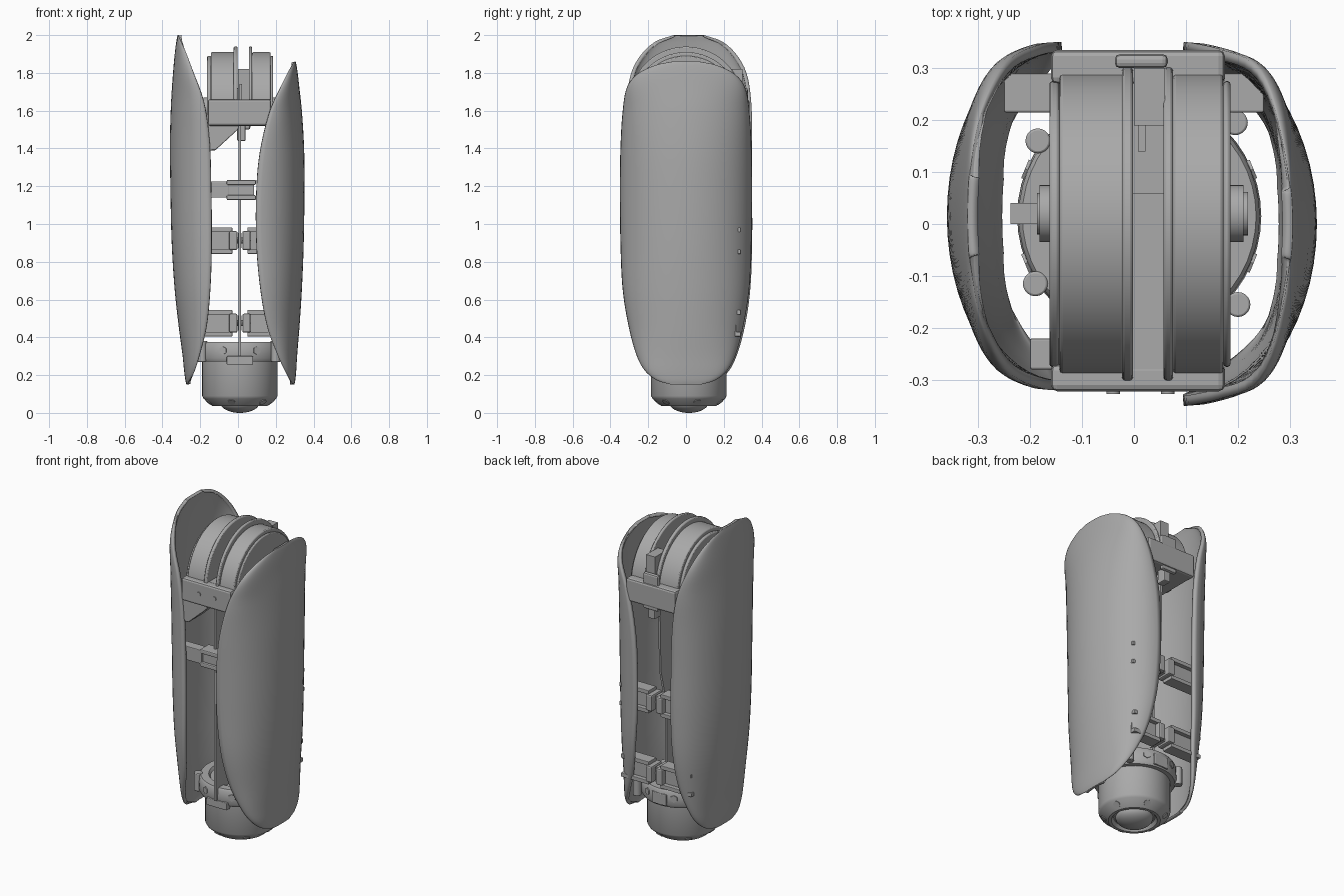
import bpy, bmesh, math
from mathutils import Vector, Matrix

if "Cube" in bpy.data.objects:
    bpy.data.objects.remove(bpy.data.objects["Cube"])

grey = bpy.data.materials.new("neutral grey")
grey.diffuse_color = (0.40, 0.40, 0.40, 1)
grey.use_nodes = True
grey.node_tree.nodes["Principled BSDF"].inputs["Base Color"].default_value = grey.diffuse_color


def finish(name, bm, bevel=0.0, smooth=True):
    bmesh.ops.recalc_face_normals(bm, faces=bm.faces)
    me = bpy.data.meshes.new(name)
    bm.to_mesh(me)
    bm.free()
    ob = bpy.data.objects.new(name, me)
    bpy.context.collection.objects.link(ob)
    me.materials.append(grey)
    if bevel:
        m = ob.modifiers.new("bevel", 'BEVEL')
        m.width, m.segments, m.limit_method = bevel, 2, 'ANGLE'
    if smooth:
        bpy.ops.object.select_all(action='DESELECT')
        ob.select_set(True)
        bpy.context.view_layer.objects.active = ob
        bpy.ops.object.shade_smooth_by_angle(angle=math.radians(35))
    return ob


def box(name, x, y, z, bevel=0.0):
    bm = bmesh.new()
    size = Vector((x[1] - x[0], y[1] - y[0], z[1] - z[0]))
    mid = Vector((sum(x), sum(y), sum(z))) / 2
    bmesh.ops.create_cube(bm, size=1, matrix=Matrix.Translation(mid) @ Matrix.Diagonal((*size, 1)))
    return finish(name, bm, bevel, False)


def prism(name, points, offset, bevel=0.0):
    bm = bmesh.new()
    f = bm.faces.new([bm.verts.new(p) for p in points])
    ext = bmesh.ops.extrude_face_region(bm, geom=[f])
    verts = [v for v in ext['geom'] if isinstance(v, bmesh.types.BMVert)]
    bmesh.ops.translate(bm, verts=verts, vec=offset)
    return finish(name, bm, bevel)


def rod(name, centre, axis, radius, length, sides=32, bevel=0.0):
    bm = bmesh.new()
    turn = Vector(axis).to_track_quat('Z', 'Y').to_matrix().to_4x4()
    bmesh.ops.create_cone(bm, cap_ends=True, segments=sides, radius1=radius, radius2=radius,
                          depth=length, matrix=Matrix.Translation(centre) @ turn)
    return finish(name, bm, bevel)


def lathe(name, profile, cx, cy, steps=48):
    bm = bmesh.new()
    vs = [bm.verts.new((cx + r, cy, z)) for r, z in profile]
    es = [bm.edges.new(p) for p in zip(vs, vs[1:])]
    bmesh.ops.spin(bm, geom=vs + es, cent=(cx, cy, 0), axis=(0, 0, 1), angle=math.tau, steps=steps)
    bmesh.ops.remove_doubles(bm, verts=bm.verts, dist=0.0005)
    return finish(name, bm)


def sample(rows, z):
    # smooth interpolation through rows of (z, values...)
    for i in range(len(rows) - 1):
        a, b = rows[i], rows[i + 1]
        if a[0] <= z <= b[0]:
            p, n = rows[max(i - 1, 0)], rows[min(i + 2, len(rows) - 1)]
            h, t = b[0] - a[0], (z - a[0]) / (b[0] - a[0])
            out = []
            for k in range(1, len(a)):
                d1 = (b[k] - p[k]) / (b[0] - p[0]) * h
                d2 = (n[k] - a[k]) / (n[0] - a[0]) * h
                out.append(a[k] * (2*t**3 - 3*t*t + 1) + d1 * (t**3 - 2*t*t + t)
                           + b[k] * (3*t*t - 2*t**3) + d2 * (t**3 - t*t))
            return out
    return rows[-1][1:]


# Outer shells: rows are height, outer x, rim x, half depth
def shell(name, rows, side, shift):
    bm = bmesh.new()
    n, m, grid = 56, 28, []
    z0, z1 = rows[0][0], rows[-1][0]
    for i in range(n + 1):
        z = z0 + (z1 - z0) * (0.5 - 0.5 * math.cos(math.pi * i / n))
        xo, xi, w = sample(rows, z)
        ring = []
        for j in range(m + 1):
            a = math.pi * (j / m - 0.5)
            ring.append(bm.verts.new((side * (xi + (xo - xi) * math.cos(a)), shift + w * math.sin(a), z)))
        grid.append(ring)
    for r, s in zip(grid, grid[1:]):
        for j in range(m):
            bm.faces.new((r[j], r[j + 1], s[j + 1], s[j]))
    ob = finish(name, bm)
    # thicken towards the core
    f = ob.data.polygons[len(ob.data.polygons) // 2 + m // 2]
    mod = ob.modifiers.new("thickness", 'SOLIDIFY')
    mod.thickness = 0.02
    mod.offset = -1 if f.normal.x * side > 0 else 1
    return ob


shell("left_shell", [(0.15, .273, .268, .08), (0.17, .278, .255, .15), (0.22, .285, .23, .21),
      (0.3, .293, .205, .252), (0.45, .313, .168, .295), (0.65, .335, .148, .325), (0.9, .351, .14, .335),
      (1.2, .358, .143, .335), (1.45, .36, .152, .335), (1.65, .354, .182, .33), (1.8, .344, .235, .305),
      (1.9, .335, .272, .25), (1.97, .326, .302, .17), (2.0, .32, .316, .08)], -1, 0.015)
shell("right_shell", [(0.15, .298, .293, .08), (0.17, .303, .276, .15), (0.22, .308, .25, .215),
      (0.3, .313, .212, .26), (0.45, .325, .157, .302), (0.65, .338, .12, .335), (0.9, .348, .098, .347),
      (1.2, .352, .099, .35), (1.4, .35, .12, .347), (1.6, .338, .17, .335), (1.73, .324, .228, .31),
      (1.8, .316, .262, .25), (1.845, .309, .288, .15), (1.86, .305, .3, .07)], 1, 0.0)


# Arched upper housing
def arch(r, zc, base, x):
    pts = [(x, r, base)]
    pts += [(x, r * math.cos(a), zc + r * math.sin(a)) for a in (math.pi * i / 40 for i in range(41))]
    return pts + [(x, -r, base)]


for name, x, w, r, zc in (("left_drum", -.143, .125, .29, 1.62), ("right_drum", .075, .097, .29, 1.62),
                          ("left_side_plate", -.163, .02, .275, 1.615), ("right_side_plate", .172, .014, .275, 1.615),
                          ("left_flange", -.023, .021, .302, 1.637), ("right_flange", .057, .018, .302, 1.637)):
    prism(name, arch(r, zc, 1.53, x), (w, 0, 0), 0.006)
box("housing_front", (-.16, .175), (-.322, -.27), (1.52, 1.66), .012)
box("housing_back", (-.16, .175), (.27, .335), (1.52, 1.66), .012)
box("housing_floor", (-.15, .175), (-.29, .30), (1.52, 1.56))
box("slot_floor", (-.01, .065), (-.28, .06), (1.56, 1.66))
box("slot_block", (0, .06), (.19, .30), (1.56, 1.82))
box("slot_pin", (.008, .022), (.14, .2), (1.6, 1.74))
box("back_clip", (-.037, .065), (.30, .327), (1.5, 1.72), .01)
box("back_clip_foot", (-.005, .04), (.25, .31), (1.44, 1.53), .006)
for x in (-.04, .065):
    rod("housing_screw", (x, -.323, 1.59), (0, 1, 0), .013, .008, 16)
prism("front_wedge", [(-.16, -.31, 1.53), (.01, -.31, 1.53), (0, -.31, 1.5), (-.12, -.31, 1.39), (-.16, -.31, 1.39)],
      (0, .13, 0), 0.005)

# Side axles
for name, x, r, l in (("left_hub", -.172, .055, .02), ("left_hub_rim", -.181, .04, .012),
                      ("right_hub", .198, .055, .026), ("right_hub_rim", .213, .042, .012)):
    rod(name, (x, .02, 1.615), (1, 0, 0), r, l)
box("left_axle", (-.238, -.16), (0, .04), (1.595, 1.635))

# Central spine plate
prism("spine_plate", [(.002, -.235, .3), (.002, -.235, 1.54), (.002, .25, 1.54), (.002, .24, 1.1), (.002, .18, .85),
                      (.002, .18, .3)], (.013, 0, 0))

# Front bracket joining the left shell to the spine
box("front_arm", (-.2, -.05), (-.28, -.22), (1.14, 1.225), .004)
box("front_clamp", (-.055, .085), (-.27, -.21), (1.15, 1.21), .004)
for z in (1.14, 1.22):
    box("front_clamp_lip", (-.06, .095), (-.285, -.2), (z - .013, z + .013), .006)

# Back brackets, two levels
for z, h, reach in ((.912, .07, .25), (.475, .07, .24)):
    for s in (-1, 1):
        inner, outer = sorted((.01 + s * .04, s * reach))
        box("back_arm", (inner, outer), (.235, .265), (z - h + .014, z + h - .014))
        for e in (-1, 1):
            c = z + e * (h - .012)
            box("back_arm_rail", (inner, outer), (.215, .29), (c - .012, c + .012), .003)
        xs = .01 + s * .035
        box("back_clamp", (xs - .022, xs + .022), (.2, .3), (z - .05, z + .05), .008)
    rod("clamp_pin", (.01, .25, z), (1, 0, 0), .016, .12, 16)
    box("spine_tab", (0, .018), (.16, .27), (z - .04, z + .04))

# Base collar, body and lens
CX, CY = .01, .015
lathe("collar", [(0, .36), (.17, .36), (.18, .375), (.225, .375), (.232, .365), (.235, .29), (.225, .272), (0, .272)], CX, CY)
lathe("base_body", [(0, .3), (.2, .3), (.2, .09), (.192, .075), (.145, .036), (.128, .036), (.115, .055), (0, .055)], CX, CY)
lathe("lens", [(.105 * math.cos(a), .056 - .056 * math.sin(a)) for a in (math.pi / 20 * i for i in range(11))], CX, CY)
for i in range(6):
    a = math.tau * (i + .25) / 6
    d = Vector((math.cos(a), math.sin(a), 0))
    rod("base_screw", Vector((CX, CY, .058)) + d * .171, d * .64 + Vector((0, 0, -.77)), .02, .008, 20)
for i in range(8):
    # raised windows around the collar
    a = math.tau * (i + .5) / 8
    d = Vector((math.cos(a), math.sin(a), 0))
    rod("collar_window", Vector((CX, CY, .33)) + d * .232, d, .022, .012, 6)
for x, y in ((-.185, .16), (-.19, -.115), (.195, .195), (.2, -.155)):
    rod("collar_lug", (x, y, .325), (0, 0, 1), .024, .11, 20, .004)
box("collar_back_tab", (-.04, .06), (.2, .25), (.28, .35), .005)
box("collar_front_step", (-.06, .08), (-.225, -.19), (.255, .3), .005)
